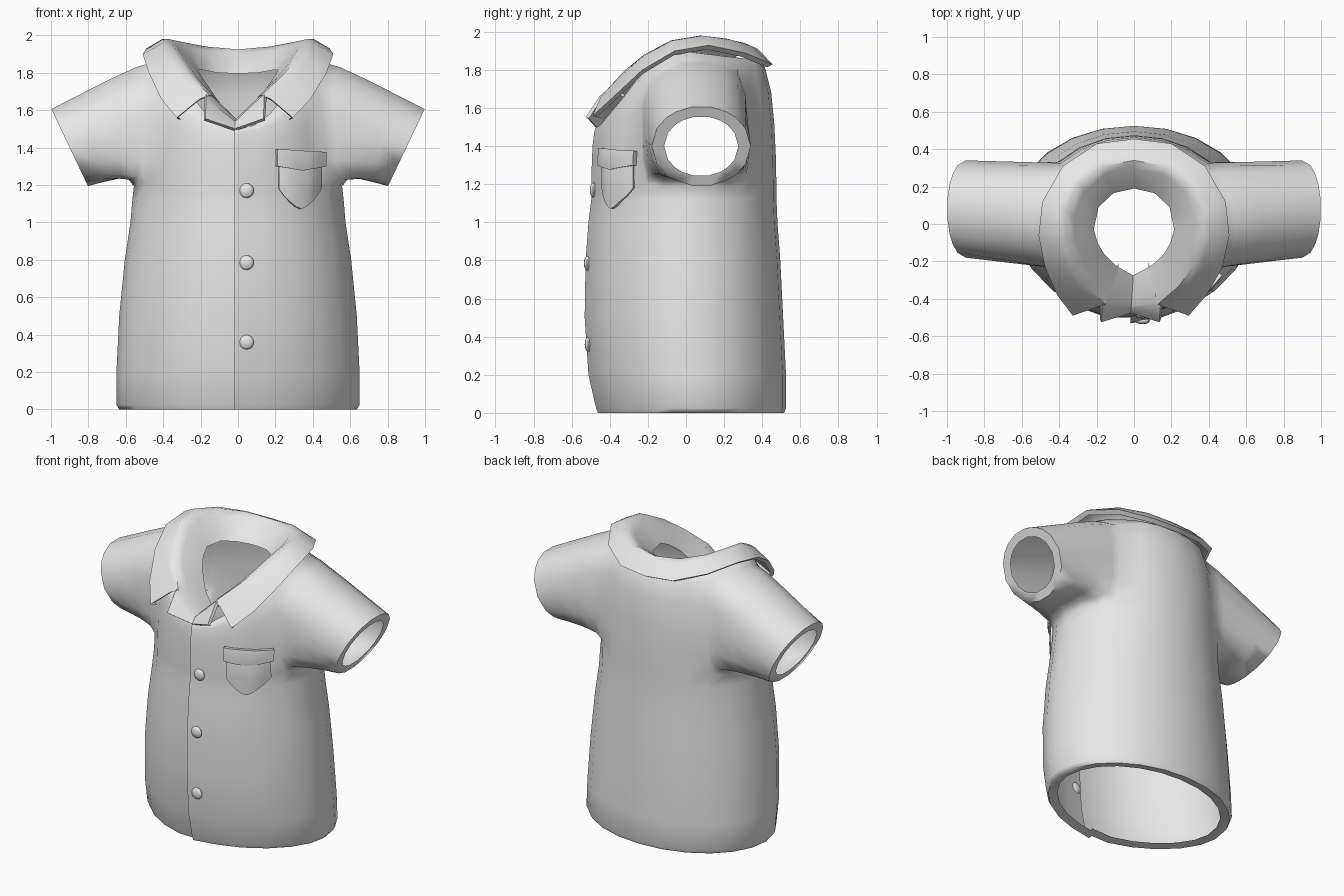
import bpy, bmesh, math
from mathutils import Vector
from mathutils.bvhtree import BVHTree

if "Cube" in bpy.data.objects:
    bpy.data.objects.remove(bpy.data.objects["Cube"], do_unlink=True)

cloth = bpy.data.materials.new("light grey cloth")
cloth.use_nodes = True
cloth.diffuse_color = (0.8, 0.8, 0.8, 1)
cloth.node_tree.nodes["Principled BSDF"].inputs["Base Color"].default_value = (0.8, 0.8, 0.8, 1)


def finish(name, bm, thickness=0, angle=50):
    """Turn a bmesh into a smooth object, with optional cloth thickness on its inner side."""
    mesh = bpy.data.meshes.new(name)
    bm.to_mesh(mesh)
    bm.free()
    mesh.materials.append(cloth)
    ob = bpy.data.objects.new(name, mesh)
    bpy.context.collection.objects.link(ob)
    bpy.ops.object.select_all(action="DESELECT")
    ob.select_set(True)
    bpy.context.view_layer.objects.active = ob
    if thickness:
        mod = ob.modifiers.new("thickness", "SOLIDIFY")
        mod.thickness = thickness
        mod.offset = -1
        bpy.ops.object.modifier_apply(modifier=mod.name)
    bpy.ops.object.shade_smooth_by_angle(angle=math.radians(angle))
    return ob


def add_grid(bm, lines, skip=lambda i, j: False):
    """Skin a list of equally long point lines; returns the vertex grid."""
    grid = [[bm.verts.new(p) for p in line] for line in lines]
    for i in range(len(grid) - 1):
        for j in range(len(grid[0]) - 1):
            if not skip(i, j):
                bm.faces.new((grid[i][j], grid[i + 1][j], grid[i + 1][j + 1], grid[i][j + 1]))
    return grid


def power(v, e):
    return math.copysign(abs(v) ** e, v)


# Torso: rings of height, half width, front and back, starting with the turned-in hem,
# then a yoke closing to the neckline
N = 24
RINGS = [(.01, .575, -.39, .455), (0, .635, -.45, .515), (.025, .65, -.46, .525),
         (.2, .65, -.50, .525), (.5, .635, -.52, .51), (.8, .605, -.515, .495),
         (1.0, .575, -.50, .48), (1.12, .565, -.485, .475)]
YOKE = [.06, .2, .36, .55, .78, .9, 1]


def ring_point(ring, a):
    z, w, front, back = ring
    mid, half = (front + back) / 2, (back - front) / 2
    e = 1.1 if math.cos(a) > 0 else .98
    return Vector((w * power(math.sin(a), e), mid - half * power(math.cos(a), e), z))


def neck_point(a):
    c = math.cos(a)
    drop = .41 * c ** 1.4 if c > 0 else -.05 * c
    return Vector((.33 * math.sin(a), -.07 - .37 * c, 1.91 - drop))


def torso_line(c):
    a = 2 * math.pi * c / N
    points = [ring_point(r, a) for r in RINGS]
    base, neck = points[-1].copy(), neck_point(a)
    for s in YOKE:
        weight = max(0, math.cos(s * math.pi / 2)) ** .4
        p = neck.lerp(base, weight)
        p.z = base.z + (neck.z - base.z) * math.sin(s * math.pi / 2)
        points.append(p)
    # overlapping front edges
    if c == 0:
        points = [p + Vector((-.02, -.012, 0)) for p in points]
    if c == N:
        points = [p + Vector((.03, .02, 0)) for p in points]
    return points


ARM_COLS, ARM_ROWS, ARM_LOW = 5, 4, len(RINGS)
ARM_STARTS = {1: 4, -1: N - 9}


def in_armhole(i, j):
    return ARM_LOW <= j < ARM_LOW + ARM_ROWS and any(s <= i < s + ARM_COLS for s in ARM_STARTS.values())


bm = bmesh.new()
grid = add_grid(bm, [torso_line(c) for c in range(N + 1)], in_armhole)

# Sleeves: round each armhole, bridge it to a tilted cuff and turn the cuff edge in
loop = ([(u, 0) for u in range(ARM_COLS)] + [(ARM_COLS, v) for v in range(ARM_ROWS)]
        + [(u, ARM_ROWS) for u in range(ARM_COLS, 0, -1)] + [(0, v) for v in range(ARM_ROWS, 0, -1)])
for side, start in ARM_STARTS.items():
    root = [grid[start + u][ARM_LOW + v] for u, v in loop]
    old = [r.co.copy() for r in root]
    for k, r in enumerate(root):
        r.co = old[k].lerp((old[k - 1] + old[(k + 1) % len(old)]) / 2, .4)
    centre = Vector((side * .9, .08, 1.4))
    cuff = []
    for u, v in loop:
        a = math.atan2(2 * v / ARM_ROWS - 1, 2 * u / ARM_COLS - 1)
        end = centre + Vector((side * .1 * math.sin(a), side * .26 * math.cos(a), .21 * math.sin(a)))
        cuff.append((end, .045 * max(0, -math.sin(a)) + .015 * max(0, math.sin(a))))
    rings = [[r.co.lerp(end, t) + Vector((0, 0, lift * math.sin(math.pi * t ** .5)))
              for r, (end, lift) in zip(root, cuff)] for t in (.13, .4, .7, 1)]
    rings.append([centre.lerp(end, .75) for end, lift in cuff])
    previous = root
    for points in rings:
        ring = [bm.verts.new(p) for p in points]
        for k in range(len(ring)):
            n = (k + 1) % len(ring)
            bm.faces.new((previous[k], previous[n], ring[n], ring[k]))
        previous = ring
bm.normal_update()
surface = BVHTree.FromBMesh(bm)
finish("shirt_body", bm, angle=70)


def on_front(x, z, lift):
    hit, normal, _, _ = surface.ray_cast(Vector((x, -2, z)), Vector((0, 1, 0)))
    return hit + normal * lift * (1 if normal.y < 0 else -1)


# Collar: columns of neck edge, fold and outer edge, from centre back to front tip
COLLAR = [((0, .19, 1.795), (0, .34, 1.925), (0, .455, 1.83)),
          ((.11, .165, 1.8), (.17, .31, 1.94), (.2, .43, 1.84)),
          ((.19, .09, 1.815), (.30, .21, 1.965), (.38, .31, 1.89)),
          ((.215, -.03, 1.815), (.37, .07, 1.98), (.49, .12, 1.93)),
          ((.195, -.1, 1.78), (.365, -.08, 1.955), (.51, -.06, 1.9)),
          ((.16, -.16, 1.73), (.32, -.22, 1.88), (.475, -.23, 1.8)),
          ((.12, -.2, 1.67), (.25, -.33, 1.79), (.40, -.38, 1.66)),
          ((.08, -.235, 1.62), (.14, -.43, 1.68), (.31, -.49, 1.56))]
LAPEL = [((.1, -.22, 1.63), (.155, -.42, 1.69), (.155, -.525, 1.555)),
         ((-.01, -.28, 1.54), (-.005, -.44, 1.53), (-.005, -.475, 1.5))]


def rounded(column, side):
    """Soften the fold, mirror to the wanted side and lean the front towards the seam."""
    neck, fold, outer = [Vector((x * side + min(0, y + .2) * .06, y, z)) for x, y, z in column]
    up = Vector((0, 0, .015))
    return [neck, fold.lerp(neck, .3) + up, fold, fold.lerp(outer, .3) + up, outer]


# the collar's edges are turned under all round
half = {s: [rounded(c, s) for c in COLLAR] for s in (-1, 1)}
lines = half[-1][:0:-1] + half[1]
for line in lines:
    line.append(line[-1] + (line[0] - line[-1]).normalized() * .03 - Vector((0, 0, .012)))
tuck = Vector((0, .03, -.005))
lines = [[p + tuck for p in lines[0]]] + lines + [[p + tuck for p in lines[-1]]]
bm = bmesh.new()
add_grid(bm, lines)
finish("collar", bm)

for name, side in (("left_lapel", 1), ("right_lapel", -1)):
    bm = bmesh.new()
    add_grid(bm, [rounded(c, side) for c in LAPEL[::side]])
    finish(name, bm, .02)


# Chest pocket and flap: patches laid over the front between a top and a bottom edge
def patch(name, left, right, top, bottom, lift, bulge, thickness):
    bm = bmesh.new()
    lines = []
    for i in range(9):
        u = i / 8
        x = left + (right - left) * u
        low, high = bottom(u), top(u)
        line = []
        for j in range(6):
            v = j / 5
            puff = bulge * math.sin(math.pi * u) * math.sin(math.pi * (.15 + .7 * v))
            line.append(on_front(x, low + (high - low) * v, lift + puff))
        lines.append(line)
    add_grid(bm, lines)
    finish(name, bm, thickness)


patch("chest_pocket", .215, .44, lambda u: 1.33,
      lambda u: 1.07 + .11 * abs(2 * u - 1) ** 1.6, .012, .018, .03)
patch("pocket_flap", .2, .45, lambda u: 1.39 - .015 * u,
      lambda u: 1.275 + .025 * abs(2 * u - 1), .03, .008, .035)

# Buttons: flattened domes down the front
for number, z in enumerate((1.17, .785, .36), 1):
    bm = bmesh.new()
    bmesh.ops.create_uvsphere(bm, u_segments=12, v_segments=8, radius=.039)
    bmesh.ops.scale(bm, vec=(1, .45, 1), verts=bm.verts)
    bmesh.ops.translate(bm, vec=on_front(.045, z, .004), verts=bm.verts)
    finish("button_%d" % number, bm)
